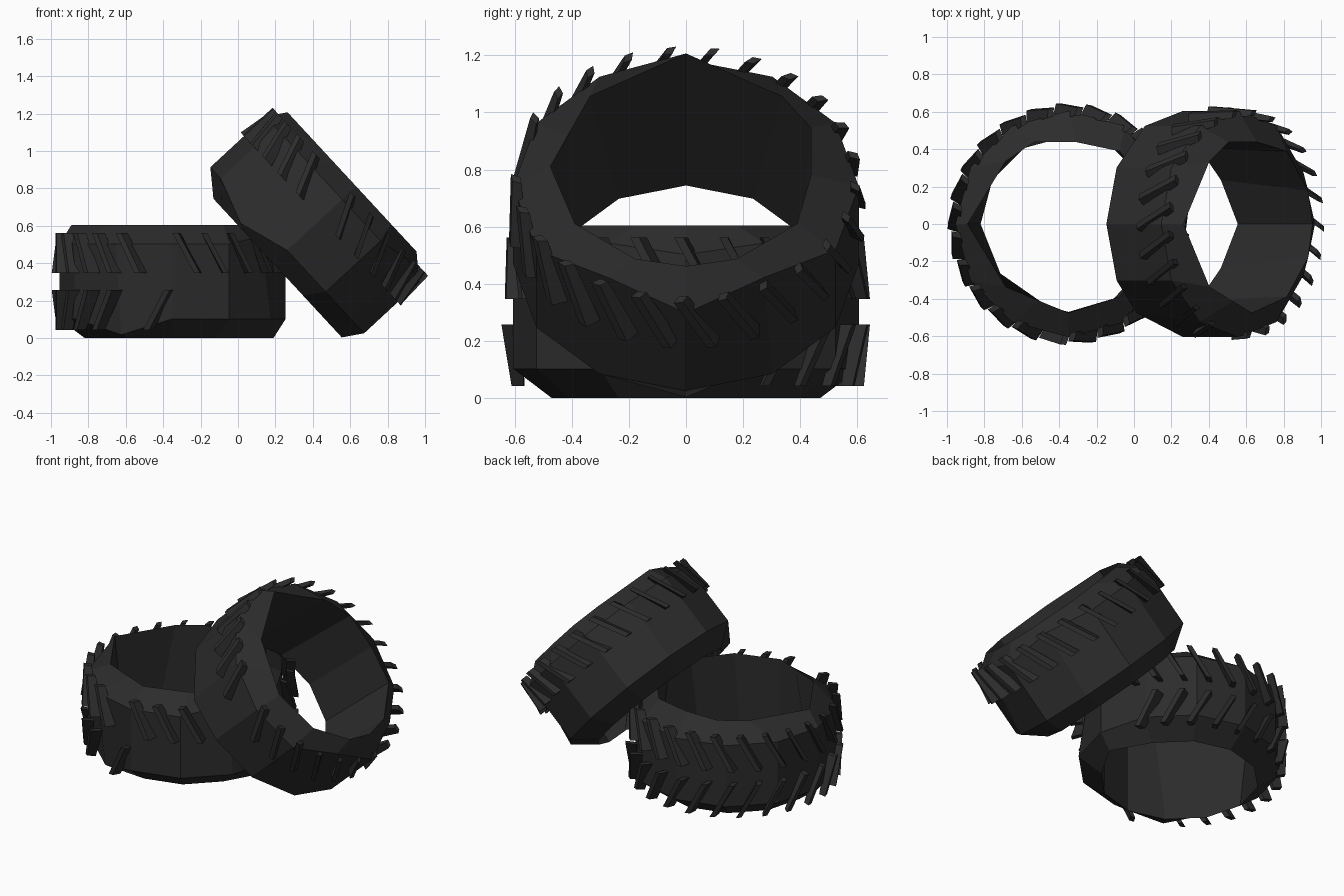
import bpy, bmesh
from math import sin, cos, radians
from mathutils import Vector, Matrix

if "Cube" in bpy.data.objects:
    bpy.data.objects.remove(bpy.data.objects["Cube"], do_unlink=True)

rubber = bpy.data.materials.new("dark rubber")
rubber.use_nodes = True
COLOR = (0.025, 0.025, 0.025, 1)
rubber.diffuse_color = COLOR
bsdf = rubber.node_tree.nodes["Principled BSDF"]
bsdf.inputs["Base Color"].default_value = COLOR
bsdf.inputs["Roughness"].default_value = 0.9

SIDES = 12
BLOCKS = 25
HALF = 0.3025
# Uneven hand-cut angles of the upper rim
RIM_ANGLES = [0, 22, 55, 85, 113, 135, 180, 225, 250, 270, 305, 338]
EVEN = [i * 360 / SIDES for i in range(SIDES)]


def make_object(name, bm, matrix):
    bmesh.ops.recalc_face_normals(bm, faces=bm.faces)
    mesh = bpy.data.meshes.new(name)
    bm.to_mesh(mesh)
    bm.free()
    mesh.materials.append(rubber)
    obj = bpy.data.objects.new(name, mesh)
    obj.matrix_world = matrix
    bpy.context.collection.objects.link(obj)


def tyre_body(name, matrix):
    """Closed faceted loop: upper rim, two shoulders, lower rim."""
    bm = bmesh.new()

    def ring(angles, radii, heights):
        return [bm.verts.new((r * cos(radians(a)), r * sin(radians(a)), z))
                for a, r, z in zip(angles, radii, heights)]

    upper = [0.475] * SIDES
    upper[3] = upper[8] = 0.44      # flattened chords
    upper[6] = 0.54                 # worn corner
    lower = [0.47] * SIDES
    lower[0] = 0.54
    outer, top_z = [0.605] * SIDES, [0.2] * SIDES
    outer[1] = outer[11] = 0.545    # shoulder pulled up to the rim
    top_z[1] = top_z[11] = 0.24
    base, base_z = [0.605] * SIDES, [-0.2] * SIDES
    base[8], base_z[8] = 0.55, -0.285   # shoulder pulled down to the rim
    rings = [ring(RIM_ANGLES, upper, [HALF] * SIDES), ring(EVEN, outer, top_z),
             ring(EVEN, base, base_z), ring(EVEN, lower, [-HALF] * SIDES)]
    for k in range(len(rings)):
        a, b = rings[k], rings[(k + 1) % len(rings)]
        for i in range(SIDES):
            j = (i + 1) % SIDES
            bm.faces.new((a[i], a[j], b[j], b[i]))
    make_object(name, bm, matrix)


def tread_row(name, matrix, side, reach, blocks):
    """Slanted, thin tread blocks around one half of the tyre."""
    bm = bmesh.new()
    for i in blocks:
        spin = Matrix.Rotation(radians(5.5 + i * 360 / BLOCKS), 4, "Z")
        for v in bmesh.ops.create_cube(bm, size=1)["verts"]:
            tip, end = v.co.x > 0, v.co.z > 0
            if tip:
                r = reach - 0.025 if end else reach
            else:
                r = 0.575
            t = v.co.y * 0.032 + (-0.065 if end else 0.05)
            t += -0.02 if tip else 0
            z = side * (0.26 if end else 0.045)
            v.co = spin @ Vector((r, t, z))
    make_object(name, bm, matrix)


# Tyre lying flat, and tyre leaning against it
flat = Matrix.Translation((-0.35, 0, HALF))
leaning = Matrix.Translation((0.41, 0, 0.605)) @ Matrix.Rotation(radians(47.2), 4, "Y")

# Both rows have gaps where blocks are worn away
upper_blocks = [i for i in range(BLOCKS) if i != 18]
lower_blocks = [i for i in range(2, 19) if i != 17]

tyre_body("flat_tyre", flat)
tread_row("flat_tyre_upper_tread", flat, 1, 0.645, upper_blocks)
tread_row("flat_tyre_lower_tread", flat, -1, 0.645, lower_blocks)
tyre_body("leaning_tyre", leaning)
tread_row("leaning_tyre_tread", leaning, 1, 0.63, upper_blocks)
